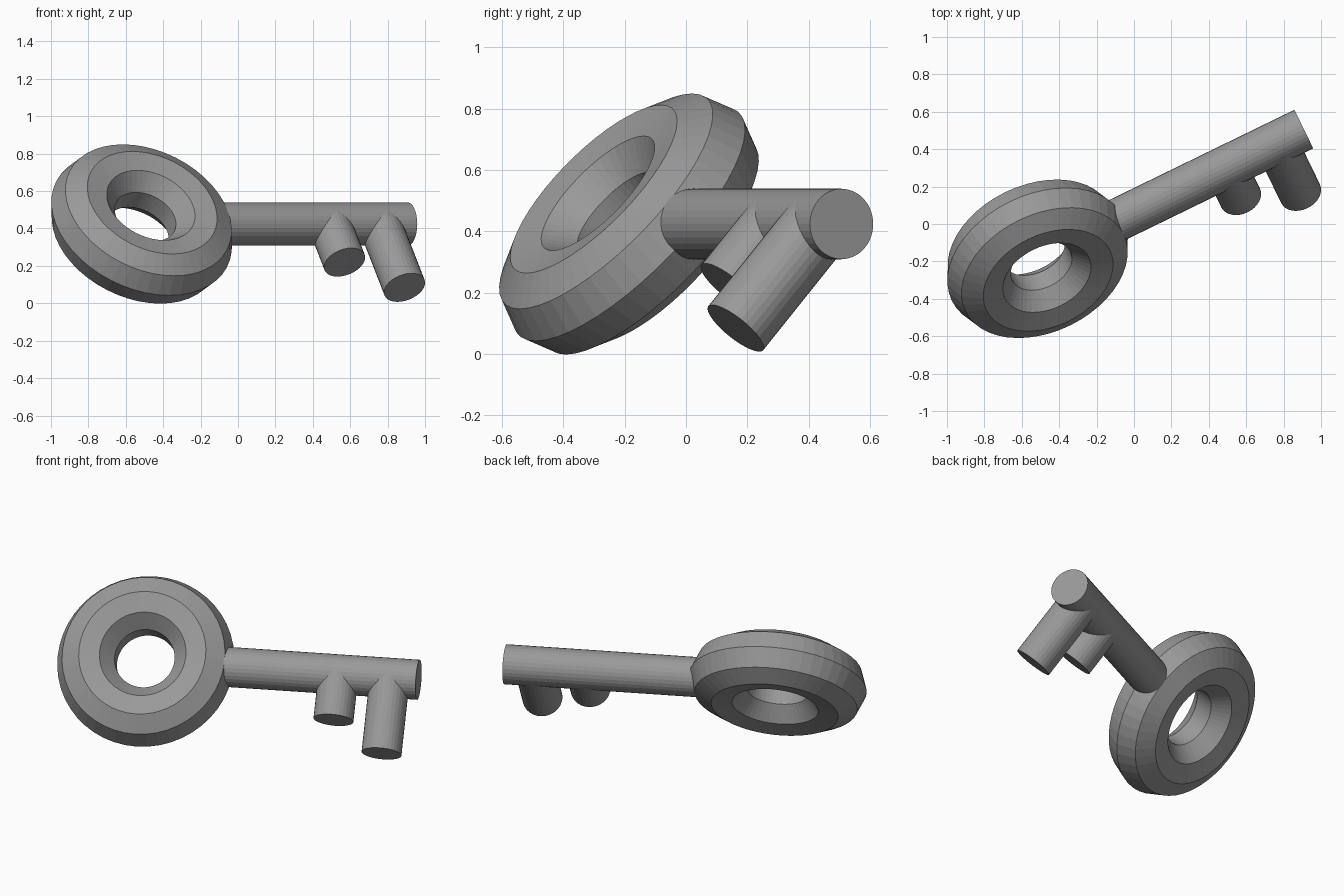
import bpy
from mathutils import Vector, Matrix

if "Cube" in bpy.data.objects:
    bpy.data.objects.remove(bpy.data.objects["Cube"], do_unlink=True)

# Single grey metal
metal = bpy.data.materials.new("grey metal")
metal.use_nodes = True
grey = (0.32, 0.32, 0.32, 1)
metal.diffuse_color = grey
metal.node_tree.nodes["Principled BSDF"].inputs["Base Color"].default_value = grey

# Key axes: along the shaft, along the teeth, and through the ring
shaft_dir = Vector((0.899, 0.438, 0)).normalized()
side_dir = shaft_dir.cross(Vector((0, 0, 1)))
tooth_dir = (side_dir * 0.665 + Vector((0, 0, -0.747))).normalized()
ring_axis = tooth_dir.cross(shaft_dir)
ring_centre = Vector((-0.515, -0.186, 0.424))
ring_radius, tube_radius = 0.337, 0.174
rod_radius = 0.115
shaft_length = 1.583


def finish(name):
    obj = bpy.context.object
    obj.name = name
    obj.data.name = name
    obj.data.materials.append(metal)
    return obj


def rod(name, start, direction, length):
    """Capped cylinder running from start along direction."""
    bpy.ops.mesh.primitive_cylinder_add(vertices=32, radius=rod_radius, depth=length)
    obj = finish(name)
    turn = direction.to_track_quat("Z", "Y").to_matrix().to_4x4()
    obj.matrix_world = Matrix.Translation(start + direction * length / 2) @ turn


# Ring-shaped handle
bpy.ops.mesh.primitive_torus_add(major_radius=ring_radius, minor_radius=tube_radius,
                                 major_segments=48, minor_segments=9)
ring = finish("ring_handle")
ring.matrix_world = (Matrix.Translation(ring_centre)
                     @ ring_axis.to_track_quat("Z", "Y").to_matrix().to_4x4())

# Shaft, rooted inside the ring tube
rod("shaft", ring_centre + shaft_dir * ring_radius, shaft_dir, shaft_length - ring_radius)

# Teeth, rooted on the shaft axis
for name, along, length in (("short_tooth", 1.118, 0.274), ("long_tooth", 1.416, 0.455)):
    rod(name, ring_centre + shaft_dir * along, tooth_dir, length)
